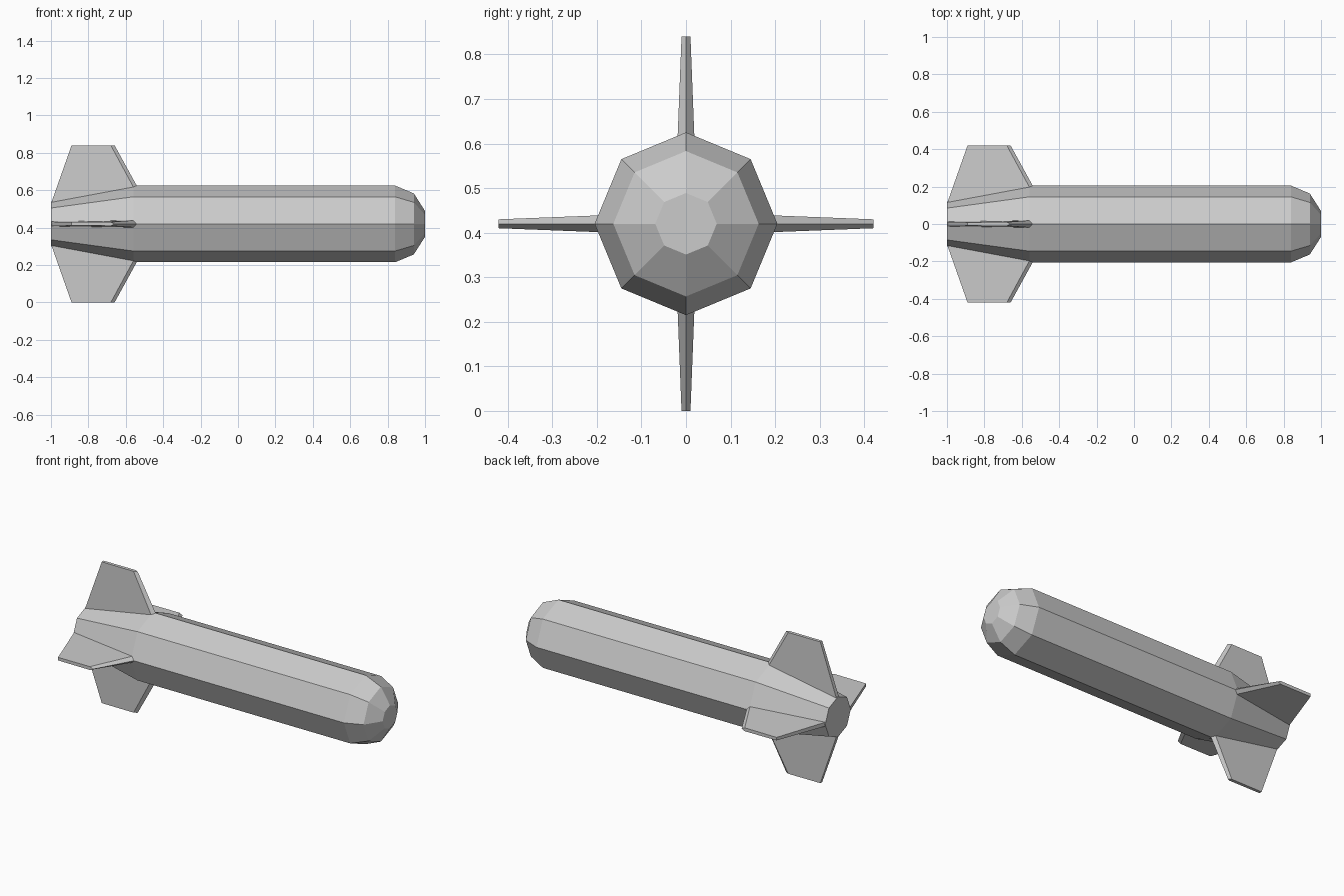
import bpy, bmesh
from math import cos, sin, pi

if "Cube" in bpy.data.objects:
    bpy.data.objects.remove(bpy.data.objects["Cube"])

ZC = 0.42  # height of the long axis


def make_object(name, rings):
    """Loft a closed solid through rings of equal point count."""
    bm = bmesh.new()
    loops = [[bm.verts.new(p) for p in ring] for ring in rings]
    n = len(loops[0])
    for a, b in zip(loops, loops[1:]):
        for i in range(n):
            j = (i + 1) % n
            bm.faces.new((a[i], a[j], b[j], b[i]))
    bm.faces.new(loops[0])
    bm.faces.new(loops[-1])
    bmesh.ops.recalc_face_normals(bm, faces=bm.faces)
    mesh = bpy.data.meshes.new(name)
    bm.to_mesh(mesh)
    bm.free()
    obj = bpy.data.objects.new(name, mesh)
    bpy.context.collection.objects.link(obj)
    obj.location.z = ZC
    return obj


# Eight-sided body: tapered tail, straight barrel, blunt nose
profile = [(-1.0, 0.12), (-0.56, 0.205), (0.84, 0.205), (0.94, 0.163), (1.0, 0.069)]
make_object("body", [[(x, r * cos(k * pi / 4), r * sin(k * pi / 4)) for k in range(8)]
                     for x, r in profile])


# Fin section: ridged leading edge, thinning toward the trailing edge
def fin_ring(x_back, z_back, x_front, z_front, half_back, half_front):
    t = 0.02 / (x_front - x_back)
    x_sh, z_sh = x_front - 0.02, z_front + (z_back - z_front) * t
    return [(x_front, 0, z_front), (x_sh, half_front, z_sh), (x_back, half_back, z_back),
            (x_back, -half_back, z_back), (x_sh, -half_front, z_sh)]


# Four tail fins, roots sunk slightly into the body
for k, side in enumerate(("top", "left", "bottom", "right")):
    fin = make_object("fin_" + side, [
        fin_ring(-1.0, 0.108, -0.535, 0.193, 0.012, 0.019),
        fin_ring(-0.89, 0.42, -0.66, 0.42, 0.009, 0.010)])
    fin.rotation_euler.x = k * pi / 2
